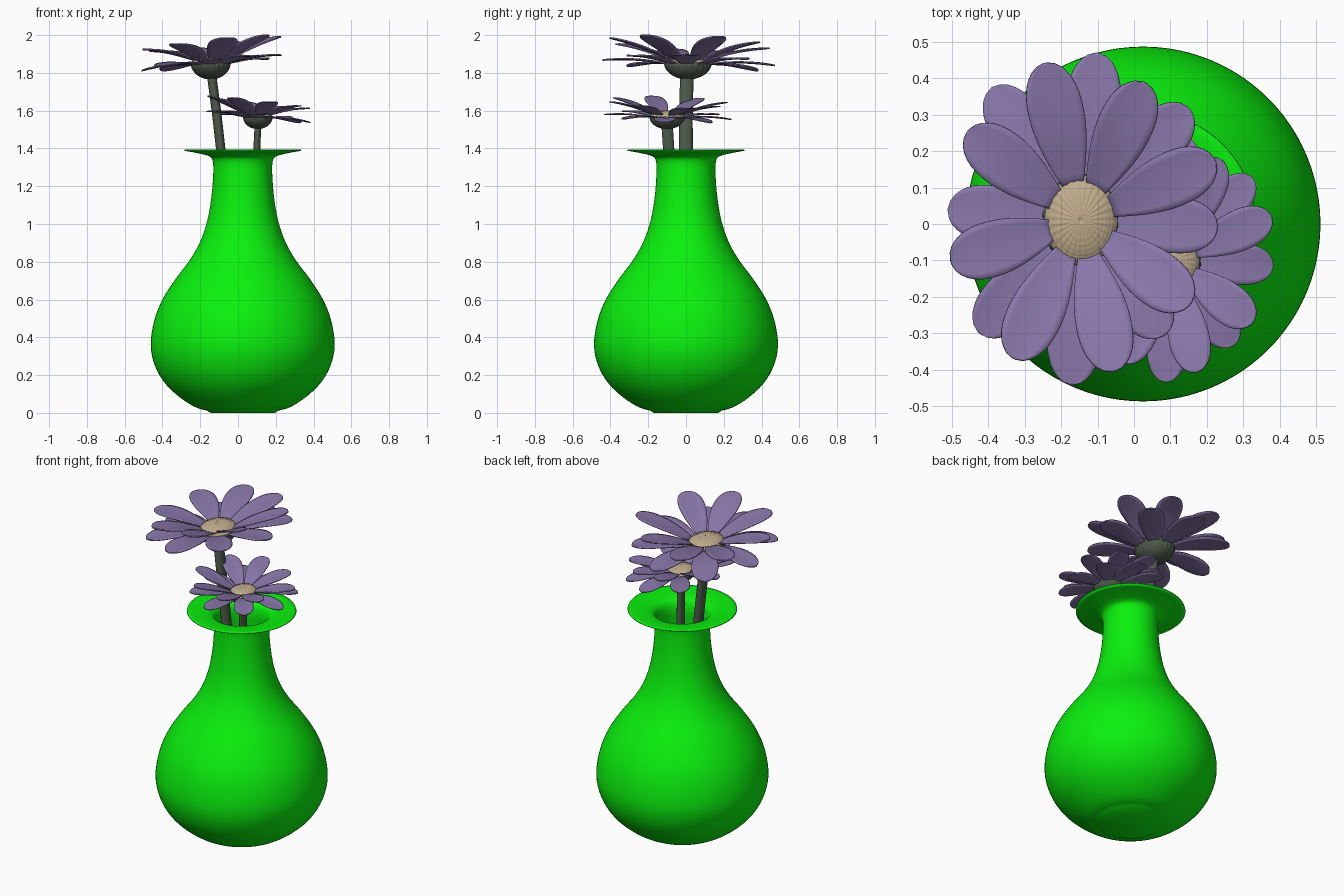
import bpy, bmesh
from math import sin, cos, pi, sqrt
from mathutils import Vector

if "Cube" in bpy.data.objects:
    bpy.data.objects.remove(bpy.data.objects["Cube"])


def material(name, rgb):
    m = bpy.data.materials.new(name)
    m.diffuse_color = (*rgb, 1)
    m.use_nodes = True
    m.node_tree.nodes["Principled BSDF"].inputs["Base Color"].default_value = m.diffuse_color
    return m


GREEN = material("glaze_green", (0.003, 0.88, 0.004))
PURPLE = material("petal_purple", (0.25, 0.185, 0.40))
TAN = material("centre_tan", (0.52, 0.41, 0.26))
STEM = material("stem_green", (0.075, 0.105, 0.07))


def finish(bm, name, mat):
    bmesh.ops.recalc_face_normals(bm, faces=bm.faces)
    me = bpy.data.meshes.new(name)
    bm.to_mesh(me)
    bm.free()
    me.materials.append(mat)
    for p in me.polygons:
        p.use_smooth = True
    ob = bpy.data.objects.new(name, me)
    bpy.context.collection.objects.link(ob)
    return ob


def smooth_path(pts, n=4):
    """Catmull-Rom through the points."""
    p = [Vector(q) for q in pts]
    p = [2 * p[0] - p[1]] + p + [2 * p[-1] - p[-2]]
    out = []
    for i in range(1, len(p) - 2):
        a, b, c, d = p[i - 1:i + 3]
        for k in range(n):
            t = k / n
            out.append(0.5 * (2 * b + (c - a) * t + (2 * a - 5 * b + 4 * c - d) * t * t
                              + (3 * b - a - 3 * c + d) * t ** 3))
    return out + [p[-2]]


def lathe(name, profile, mat, centre, scale=(1, 1), segs=72, bump=None):
    """Revolve (radius, z) points, optionally with surface bumps."""
    bm = bmesh.new()
    rings = []
    for i, (r, z) in enumerate(profile):
        ring = []
        for s in range(segs):
            a = 2 * pi * s / segs
            dr, dz = bump(a, i / (len(profile) - 1)) if bump else (0, 0)
            ring.append(bm.verts.new((centre[0] + r * (1 + dr) * cos(a) * scale[0],
                                      centre[1] + r * (1 + dr) * sin(a) * scale[1],
                                      centre[2] + z + dz)))
        rings.append(ring)
    for a, b in zip(rings, rings[1:]):
        for s in range(segs):
            t = (s + 1) % segs
            bm.faces.new((a[s], a[t], b[t], b[s]))
    bmesh.ops.remove_doubles(bm, verts=bm.verts, dist=0.00005)
    return finish(bm, name, mat)


# Vase: outer wall, flared lip, then back down the inside
outer = smooth_path([(0.19, 0.012), (0.25, 0.03), (0.33, 0.08), (0.41, 0.155), (0.465, 0.25),
                     (0.487, 0.36), (0.468, 0.49), (0.425, 0.6), (0.355, 0.71), (0.28, 0.81),
                     (0.224, 0.91), (0.187, 1.02), (0.166, 1.14), (0.157, 1.25), (0.157, 1.32),
                     (0.172, 1.355), (0.225, 1.372), (0.31, 1.388)])
inner = smooth_path([(0.308, 1.394), (0.225, 1.386), (0.165, 1.368), (0.143, 1.32), (0.143, 1.25),
                     (0.152, 1.14), (0.173, 1.02), (0.21, 0.91), (0.265, 0.81), (0.34, 0.71),
                     (0.41, 0.6), (0.453, 0.49), (0.472, 0.36), (0.45, 0.25), (0.395, 0.165),
                     (0.32, 0.095), (0.2, 0.04)])
vase_profile = [(0, 0), (0.17, 0.0)] + [tuple(p) for p in outer + inner] + [(0, 0.035)]
lathe("vase", vase_profile, GREEN, (0.025, 0, 0), segs=96)


def add_petal(bm, base, tip, width, arch):
    """Cupped, tapering petal blade from base to tip."""
    axis = tip - base
    side = Vector((-axis.y, axis.x, 0)).normalized()
    n, m = 14, 8
    grid = []
    for i in range(n + 1):
        t = 1 - (1 - i / n) ** 1.5
        w = width / 2 * (0.34 + 0.66 * sin(pi / 2 * min(1, t / 0.62)))
        if t > 0.62:
            w = width / 2 * sqrt(max(0.0, 1 - ((t - 0.62) / 0.38) ** 2.3))
        w = max(w, 0.004)
        row = []
        for j in range(m + 1):
            u = 2 * j / m - 1
            p = base + axis * t + side * (u * w)
            p.z += arch * sin(pi * t) + 0.07 * w * (u * u)
            row.append(bm.verts.new(p))
        grid.append(row)
    for i in range(n):
        for j in range(m):
            bm.faces.new((grid[i][j], grid[i + 1][j], grid[i + 1][j + 1], grid[i][j + 1]))


# Petal tips round the flower; even ones form the upper layer
TIPS = [(0.045, 0.46), (0.175, 0.378), (0.295, 0.31), (0.368, 0.165), (0.375, -0.02),
        (0.30, -0.23), (0.23, -0.315), (0.09, -0.415), (-0.025, -0.452), (-0.185, -0.38),
        (-0.28, -0.31), (-0.358, -0.115), (-0.366, 0.03), (-0.312, 0.245), (-0.245, 0.365),
        (-0.1, 0.432)]


def flower(label, c, k, tilt, stem_path, stem_r):
    c = Vector(c)
    # Petals
    bm = bmesh.new()
    for i, (x, y) in enumerate(TIPS):
        upper = i % 2
        d = Vector((x, y, 0)) * k
        lift = (0.108 if upper else 0.002) * k + tilt[0] * d.x + tilt[1] * d.y
        base = c + d * 0.2 + Vector((0, 0, (0.012 if upper else -0.006) * k))
        add_petal(bm, base, c + d + Vector((0, 0, lift)), 0.152 * k, 0.012 * k)
    petals = finish(bm, label + "_petals", PURPLE)
    mod = petals.modifiers.new("thickness", "SOLIDIFY")
    mod.thickness = 0.007 * k
    mod.offset = 0
    # Seeded centre dome
    rings = 28
    dome = [(0.123 * k * sin(pi / 2 * i / rings), 0.05 * k * cos(pi / 2 * i / rings) - 0.001)
            for i in range(rings + 1)]
    dome[0] = (0.0, 0.042 * k)

    def seeds(a, t):
        if t == 0:
            return 0, 0
        return 0, 0.0022 * k * sin(14 * a + 34 * t) * sin(14 * a - 34 * t) * min(1, 3 * t)
    lathe(label + "_centre", dome, TAN, c, (0.82, 1), 112, seeds)
    # Ribbed cup under the petals
    cup = [(0.122 * k * sin(pi / 2 * i / 10), -0.085 * k * cos(pi / 2 * i / 10))
           for i in range(11)] + [(0.11 * k, 0.012 * k)]
    lathe(label + "_cup", cup, STEM, c, (0.84, 1), 96,
          lambda a, t: (0.05 * abs(sin(12 * a)) * t, 0))
    # Stem
    bm = bmesh.new()
    path = smooth_path(stem_path, 5)
    loops = [[bm.verts.new(p + Vector((stem_r[0] * cos(s * pi / 8), stem_r[1] * sin(s * pi / 8), 0)))
              for s in range(16)] for p in path]
    for a, b in zip(loops, loops[1:]):
        for s in range(16):
            bm.faces.new((a[s], a[(s + 1) % 16], b[(s + 1) % 16], b[s]))
    bm.faces.new(loops[0])
    bm.faces.new(loops[-1])
    finish(bm, label + "_stem", STEM)


flower("tall_flower", (-0.145, 0.01, 1.85), 1.0, (0.11, -0.04),
       [(-0.14, 0.005, 1.79), (-0.115, 0.0, 1.6), (-0.092, 0.0, 1.4), (-0.04, 0.0, 0.9),
        (0.02, 0.0, 0.3)], (0.025, 0.036))
flower("short_flower", (0.105, -0.1, 1.565), 0.74, (-0.11, -0.03),
       [(0.106, -0.1, 1.52), (0.1, -0.092, 1.4), (0.092, -0.075, 1.1), (0.075, -0.05, 0.7),
        (0.06, -0.03, 0.3)], (0.018, 0.03))
